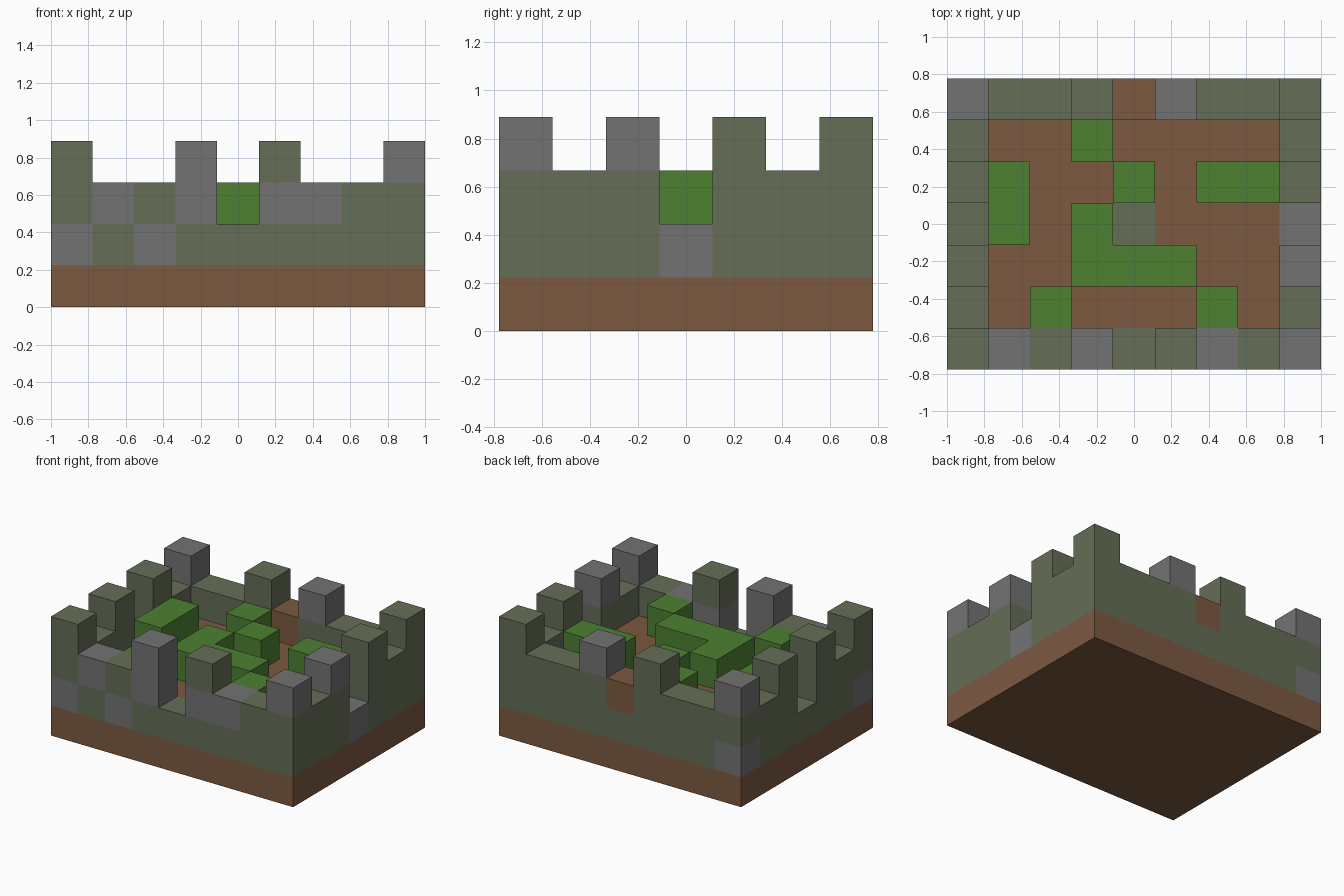
import bpy
import bmesh
from math import radians
from mathutils import Vector

cube = bpy.data.objects.get("Cube")
if cube:
    bpy.data.objects.remove(cube, do_unlink=True)

COLS, ROWS = 9, 7
CELL = 2 / COLS


def material(name, rgb):
    mat = bpy.data.materials.new(name)
    mat.use_nodes = True
    color = (*rgb, 1)
    mat.diffuse_color = color
    mat.node_tree.nodes["Principled BSDF"].inputs["Base Color"].default_value = color
    return mat


MATERIALS = {
    "d": material("dirt_brown", (0.2, 0.1, 0.053)),
    "m": material("mossy_stone", (0.13, 0.156, 0.095)),
    "g": material("grey_stone", (0.171, 0.171, 0.171)),
    "h": material("hedge_green", (0.076, 0.216, 0.032)),
}
KEYS = list(MATERIALS)

# Block plans from the ground up, each drawn with the back row first.
# d dirt, m mossy stone, g grey stone, h hedge, . empty
base_plan = ["d" * COLS] * ROWS
lower_plan = [
    "gmmmmmmmm",
    "mdddddddm",
    "mdddddddm",
    "mdddmdddg",
    "mdddddddm",
    "mdddddddm",
    "gmgmmmmmm",
]
upper_plan = [
    "mmmmdmmmm",
    "m..h....m",
    "mh..h.hhm",
    ".h.hm....".replace("m", "."),
    "m..hhh..m",
    "m.h...h.m",
    "mgmg.ggmm",
]
battlement_plan = [
    "g..m.g..m",
    ".........",
    "m.......m",
    ".........",
    "m.......g",
    ".........",
    "m..g.m..g",
]

blocks = {}
for k, plan in enumerate([base_plan, lower_plan, upper_plan, battlement_plan]):
    for j, row in enumerate(reversed(plan)):
        for i, key in enumerate(row):
            if key != ".":
                blocks[i, j, k] = key


def on_rim(i, j):
    return i in (0, COLS - 1) or j in (0, ROWS - 1)


def part_of(i, j, k):
    """Name the part that a block belongs to."""
    if k == 0:
        return "earth_base"
    if k == 3:
        return "battlements"
    if on_rim(i, j):
        return "outer_wall"
    return "courtyard_floor" if k == 1 else "hedges"


def add_side(bm, cell, axis, sign, key):
    """Add one exposed square side of a block."""
    normal, u, v = Vector(), Vector(), Vector()
    normal[axis] = sign
    u[(axis + 1) % 3] = 0.5
    v[(axis + 2) % 3] = 0.5 * sign
    middle = Vector(cell) + normal / 2
    middle += Vector(((1 - COLS) / 2, (1 - ROWS) / 2, 0.5))
    corners = (-u - v, u - v, u + v, v - u)
    face = bm.faces.new([bm.verts.new((middle + c) * CELL) for c in corners])
    face.material_index = KEYS.index(key)


def build_part(name):
    bm = bmesh.new()
    for cell, key in blocks.items():
        if part_of(*cell) != name:
            continue
        for axis in range(3):
            for sign in (-1, 1):
                neighbour = list(cell)
                neighbour[axis] += sign
                if tuple(neighbour) not in blocks:
                    add_side(bm, cell, axis, sign, key)
    # Join flat neighbours of one colour into large clean faces
    bmesh.ops.remove_doubles(bm, verts=bm.verts, dist=CELL / 100)
    bmesh.ops.dissolve_limit(bm, angle_limit=radians(1), verts=bm.verts,
                             edges=bm.edges, delimit={"MATERIAL"})
    mesh = bpy.data.meshes.new(name)
    for mat in MATERIALS.values():
        mesh.materials.append(mat)
    bm.to_mesh(mesh)
    bm.free()
    bpy.context.collection.objects.link(bpy.data.objects.new(name, mesh))


for part in ("earth_base", "outer_wall", "courtyard_floor", "hedges", "battlements"):
    build_part(part)
